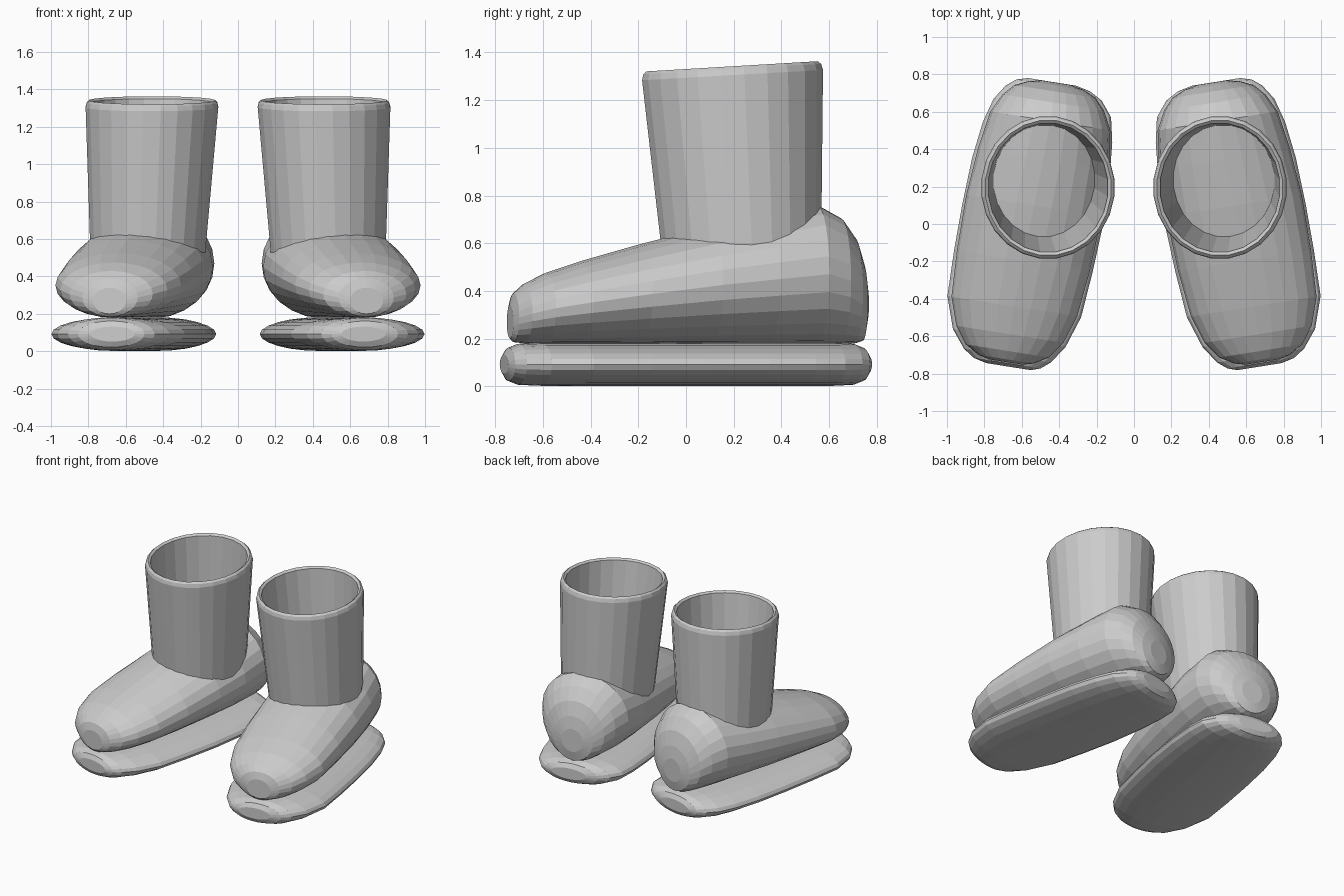
import bpy, bmesh, math
from mathutils import Matrix, Vector

if "Cube" in bpy.data.objects:
    bpy.data.objects.remove(bpy.data.objects["Cube"])

grey = bpy.data.materials.new("light_grey")
grey.diffuse_color = (0.6, 0.6, 0.6, 1)
grey.use_nodes = True
grey.node_tree.nodes["Principled BSDF"].inputs["Base Color"].default_value = grey.diffuse_color

# Boots turn outwards: local y runs toe to heel
TURN = Matrix.Translation((0.55, 0, 0)) @ Matrix.Rotation(math.radians(9), 4, 'Z')


def loft(name, rings, closed=False):
    """Skin a list of point rings, then mirror for the other boot."""
    bm = bmesh.new()
    vs = [[bm.verts.new(p) for p in r] for r in rings]
    n = len(vs[0])
    pairs = list(zip(vs, vs[1:])) + ([(vs[-1], vs[0])] if closed else [])
    for a, b in pairs:
        for i in range(n):
            j = (i + 1) % n
            bm.faces.new((a[i], a[j], b[j], b[i]))
    if not closed:
        bm.faces.new(vs[0])
        bm.faces.new(vs[-1])
    bmesh.ops.recalc_face_normals(bm, faces=bm.faces)
    me = bpy.data.meshes.new(name)
    bm.to_mesh(me)
    bm.free()
    me.materials.append(grey)
    ob = bpy.data.objects.new(name, me)
    bpy.context.collection.objects.link(ob)
    ob.modifiers.new("other_boot", 'MIRROR').use_mirror_merge = False
    return ob


def section(y, cx, w, z0, z1, n=24):
    """Upright elliptical slice across the foot."""
    out = []
    for i in range(n):
        a = 2 * math.pi * i / n
        out.append(TURN @ Vector((cx + w * math.cos(a), y,
                                  (z0 + z1) / 2 + (z1 - z0) / 2 * math.sin(a))))
    return out


# Sole: flat lens-shaped slices (y, centre x, half width, half height)
sole = [(-.772, .0, .12, .04), (-.755, .01, .18, .07), (-.715, .015, .235, .086),
        (-.62, .02, .305, .09), (-.45, .02, .362, .09), (-.2, .01, .375, .09),
        (.05, .0, .38, .09), (.3, -.005, .372, .09), (.5, -.01, .35, .09),
        (.63, -.015, .318, .09), (.71, -.01, .26, .086), (.75, 0, .2, .07),
        (.768, .01, .13, .04)]
loft("soles", [section(y, c, w, .092 - h, .092 + h) for y, c, w, h in sole])

# Foot: slices (y, centre x, half width, bottom, top)
foot = [(-.75, .02, .09, .2, .34), (-.735, .02, .15, .185, .39),
        (-.69, .02, .225, .18, .43), (-.6, .02, .29, .18, .475),
        (-.45, .02, .34, .18, .525), (-.2, .01, .36, .18, .595),
        (.1, 0, .367, .18, .67), (.35, -.01, .355, .18, .72),
        (.56, -.015, .325, .18, .76), (.66, -.015, .275, .18, .705),
        (.72, -.015, .22, .18, .62), (.752, -.015, .15, .19, .52),
        (.767, -.015, .08, .26, .43)]
loft("feet", [section(*s) for s in foot])


# Shaft: flared, slightly tilted tube with a rounded rim
def shaft_ring(z, inset, n=24):
    t = (z - .5) / .81
    cx, cy = .483 - .023 * t, .236 - .041 * t
    rx, ry = .308 + .05 * t - inset, .333 + .05 * t - inset
    out = []
    for i in range(n):
        a = 2 * math.pi * (i + .5) / n
        y = cy + ry * math.sin(a)
        out.append((cx + rx * math.cos(a), y, z + .057 * (y - .195) * t))
    return out


loft("shafts", [shaft_ring(*r) for r in
                [(.5, 0), (1.305, 0), (1.33, .008), (1.342, .022),
                 (1.33, .038), (.5, .043)]], closed=True)
